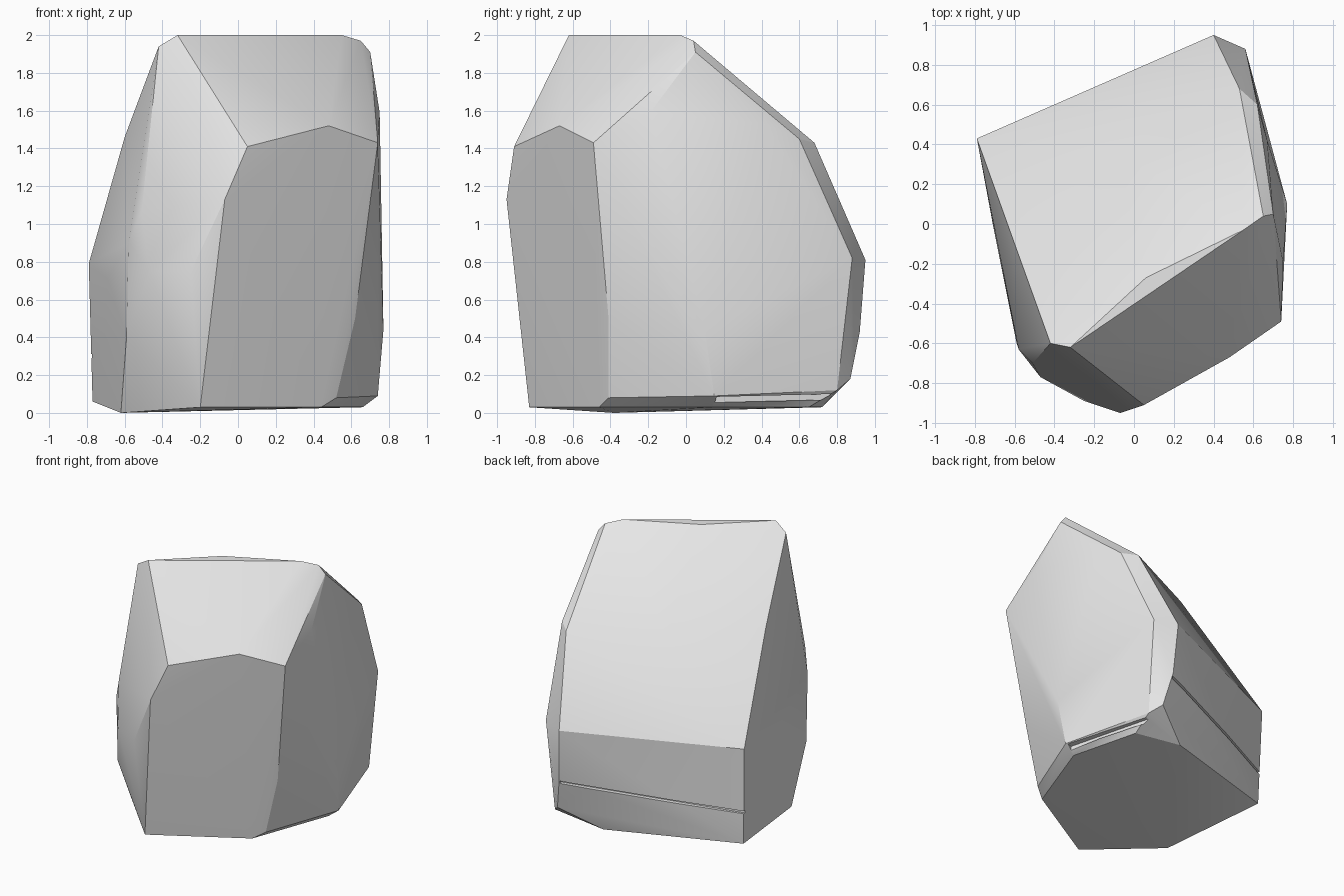
import bpy
import bmesh
from math import radians
from mathutils import Vector

default_cube = bpy.data.objects.get("Cube")
if default_cube:
    bpy.data.objects.remove(default_cube, do_unlink=True)

# One plain stone colour
stone = bpy.data.materials.new("light_grey_stone")
stone.use_nodes = True
stone_colour = (0.8, 0.8, 0.8, 1)
stone.diffuse_color = stone_colour
for node in stone.node_tree.nodes:
    if node.type == "BSDF_PRINCIPLED":
        node.inputs["Base Color"].default_value = stone_colour

# Corners of the boulder, grouped by the edge they lie along
crest = [(-.42, -.6, 1.94), (-.32, -.62, 2), (.06, -.27, 2),
         (.55, -.03, 2), (.65, .04, 1.97), (.7, .05, 1.91)]
front_brow = [(.05, -.91, 1.41), (.48, -.67, 1.52), (.74, -.49, 1.43),
              (.75, -.19, 1.59)]
front_corner = [(-.07, -.95, 1.13), (.62, -.41, .5), (.52, -.41, .08)]
front_flank = [(-.51, -.7, 1.07), (-.58, -.63, .9), (-.47, -.77, .75),
               (-.25, -.89, .75), (-.59, -.6, .4)]
side_flank = [(-.69, -.1, .71), (-.71, 0, .4)]
back_slope = [(-.6, -.1, 1.46), (-.1, .38, 1.43), (.53, .68, 1.43),
              (-.79, .43, .79), (.4, .95, .81)]
back_corner = [(.67, .42, 1.53), (.62, .6, 1.45), (.6, .7, 1.2),
               (.56, .88, .82), (.42, .92, .43), (.47, .87, .18)]
side_bulge = [(.77, .1, .44), (.74, .15, .09), (.54, .8, .12)]
base = [(-.7, .38, .04), (-.77, .41, .06), (.19, .72, .03),
        (.53, .65, .03), (.66, .14, .03), (.44, -.46, .03),
        (-.2, -.83, .03), (-.62, -.38, 0)]


def mesh_object(name, bm):
    """Turn a bmesh into a linked object using the stone material."""
    mesh = bpy.data.meshes.new(name)
    bm.to_mesh(mesh)
    bm.free()
    mesh.materials.append(stone)
    obj = bpy.data.objects.new(name, mesh)
    bpy.context.collection.objects.link(obj)
    return obj


def boulder_from(*edges):
    """Wrap the corner groups in one faceted solid."""
    bm = bmesh.new()
    for edge in edges:
        for corner in edge:
            bm.verts.new(corner)
    bmesh.ops.convex_hull(bm, input=list(bm.verts))
    loose = [v for v in bm.verts if not v.link_faces]
    bmesh.ops.delete(bm, geom=loose, context="VERTS")
    bmesh.ops.recalc_face_normals(bm, faces=list(bm.faces))
    return mesh_object("boulder", bm)


def chisel(target, start, end, depth, height):
    """Cut a narrow crack into the target along a straight line."""
    start, end = Vector(start), Vector(end)
    along = end - start
    bm = bmesh.new()
    bmesh.ops.create_cube(bm, size=1)
    bmesh.ops.scale(bm, verts=list(bm.verts),
                    vec=(along.length, depth * 2, height))
    cutter = mesh_object("crack_cutter", bm)
    cutter.hide_render = True
    cutter.rotation_euler = along.to_track_quat("X", "Z").to_euler()
    cutter.location = (start + end) / 2

    cut = target.modifiers.new("crack", "BOOLEAN")
    cut.operation = "DIFFERENCE"
    cut.solver = "EXACT"
    cut.object = cutter
    bpy.ops.object.modifier_apply(modifier=cut.name)
    bpy.data.objects.remove(cutter, do_unlink=True)


boulder = boulder_from(crest, front_brow, front_corner, front_flank,
                       side_flank, back_slope, back_corner, side_bulge, base)
bpy.ops.object.select_all(action="DESELECT")
boulder.select_set(True)
bpy.context.view_layer.objects.active = boulder

# Thin cracks low on the back and along the foot of the side
chisel(boulder, (.42, .91, .4), (-.79, .42, .3), depth=.025, height=.02)
chisel(boulder, (.72, .16, .07), (.54, .77, .085), depth=.03, height=.03)

# Soft shading inside each broad facet, crisp edges between them
bpy.ops.object.shade_smooth_by_angle(angle=radians(22))
